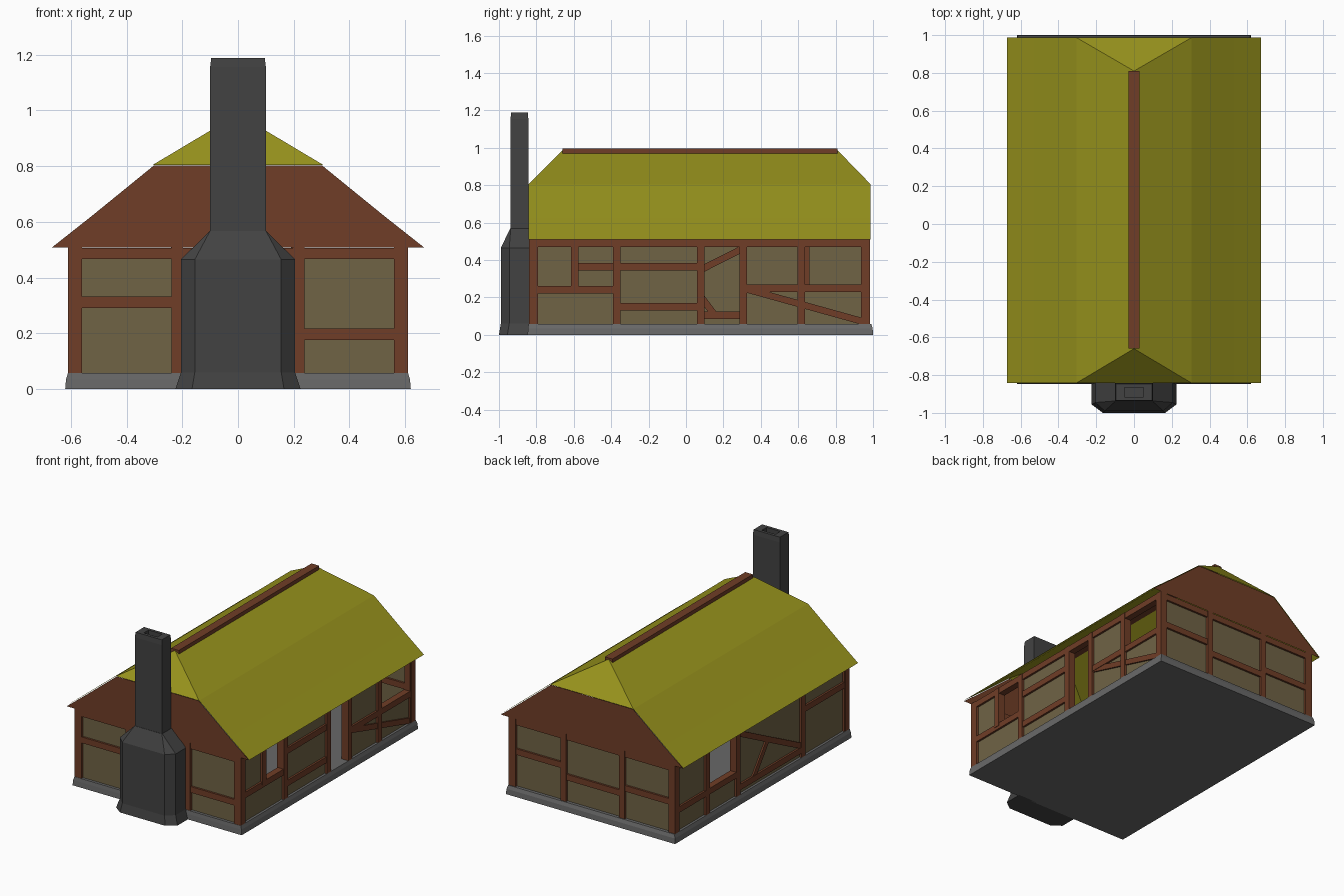
import bpy, bmesh
from mathutils import Vector

if "Cube" in bpy.data.objects:
    bpy.data.objects.remove(bpy.data.objects["Cube"])


def material(name, rgb):
    m = bpy.data.materials.new(name)
    m.diffuse_color = (*rgb, 1)
    m.use_nodes = True
    m.node_tree.nodes["Principled BSDF"].inputs["Base Color"].default_value = m.diffuse_color
    return m


TIMBER = material("timber", (0.16, 0.047, 0.02))
PLASTER = material("plaster", (0.16, 0.125, 0.06))
THATCH = material("thatch", (0.31, 0.29, 0.012))
STONE = material("dark_stone", (0.055, 0.055, 0.055))
SLAB = material("slab_stone", (0.14, 0.14, 0.14))


def finish(name, bm, mat, recalc=True):
    if recalc:
        bmesh.ops.recalc_face_normals(bm, faces=bm.faces)
    me = bpy.data.meshes.new(name)
    bm.to_mesh(me)
    bm.free()
    ob = bpy.data.objects.new(name, me)
    bpy.context.collection.objects.link(ob)
    me.materials.append(mat)
    return ob


def loft(name, rings, mat):
    """Closed solid through a stack of rings with equal point counts."""
    bm = bmesh.new()
    loops = [[bm.verts.new(p) for p in ring] for ring in rings]
    n = len(loops[0])
    for a, b in zip(loops, loops[1:]):
        for i in range(n):
            j = (i + 1) % n
            bm.faces.new((a[i], a[j], b[j], b[i]))
    bm.faces.new(loops[0])
    bm.faces.new(loops[-1])
    return finish(name, bm, mat)


def rect(x, y0, y1, z):
    return [(-x, y0, z), (x, y0, z), (x, y1, z), (-x, y1, z)]


# wall coordinates: u along the wall, z up, d depth inwards from the outer face
SIDES = {
    "right": lambda u, z, d: (0.61 - d, u, z),
    "left": lambda u, z, d: (-0.61 + d, u, z),
    "front": lambda u, z, d: (u, -0.84 + d, z),
    "back": lambda u, z, d: (u, 0.985 - d, z),
}


def prism(bm, quad, d0, d1, to_world):
    vs = [[bm.verts.new(to_world(u, z, d)) for u, z in quad] for d in (d0, d1)]
    bm.faces.new(vs[0])
    bm.faces.new(vs[1])
    for i in range(4):
        j = (i + 1) % 4
        bm.faces.new((vs[0][i], vs[0][j], vs[1][j], vs[1][i]))


def box_quad(u0, u1, z0, z1):
    return [(u0, z0), (u1, z0), (u1, z1), (u0, z1)]


def wall(side, posts, rails, braces, panels):
    """posts (u, z0, z1), rails (u0, u1, z), braces (u0, z0, u1, z1), panels (u0, u1, z0, z1)"""
    w, bm = 0.02, bmesh.new()
    for u, z0, z1 in posts:
        prism(bm, box_quad(u - w, u + w, z0, z1), 0, 0.05, SIDES[side])
    for u0, u1, z in rails:
        prism(bm, box_quad(u0, u1, z - w, z + w), 0.003, 0.047, SIDES[side])
    for u0, z0, u1, z1 in braces:
        a, b = Vector((u0, z0)), Vector((u1, z1))
        t = (b - a).normalized()
        n = Vector((-t.y, t.x)) * 0.018
        prism(bm, [a - n, b - n, b + n, a + n], 0.006, 0.044, SIDES[side])
    finish(side + "_timber_frame", bm, TIMBER)
    bm = bmesh.new()
    for p in panels:
        prism(bm, box_quad(*p), 0.016, 0.034, SIDES[side])
    finish(side + "_plaster", bm, PLASTER)


B, T = 0.05, 0.51   # bottom and top of the walls

# right wall: two windows and the doorway
wall("right",
     [(-0.82, B, T), (-0.595, 0.24, T), (-0.37, B, T), (0.08, B, T),
      (0.305, B, T), (0.617, B, T), (0.965, B, T)],
     [(-0.82, 0.965, 0.49), (-0.82, -0.37, 0.24), (-0.37, 0.08, 0.365),
      (-0.37, 0.08, 0.15), (0.305, 0.965, 0.25)],
     [(0.32, 0.245, 0.95, 0.07)],
     [(-0.83, -0.595, B, 0.5), (-0.595, -0.37, B, 0.24), (-0.37, 0.08, B, 0.5),
      (0.305, 0.617, B, 0.5), (0.617, 0.97, B, 0.25)])

# left wall: one window and a braced bay
wall("left",
     [(-0.82, B, T), (-0.36, B, T), (0.32, B, T), (0.64, B, T), (0.965, B, T)],
     [(-0.82, 0.965, 0.49), (-0.82, -0.36, 0.365), (-0.36, 0.32, 0.105),
      (0.32, 0.965, 0.2)],
     [(0.31, 0.465, -0.35, 0.13), (0.15, 0.11, 0.0, 0.31)],
     [(-0.83, 0.32, B, 0.5), (0.32, 0.64, B, 0.2), (0.64, 0.97, B, 0.5)])

# end walls
wall("front",
     [(-0.587, B, T), (0.587, B, T), (-0.218, B, T), (0.218, B, T)],
     [(-0.6, 0.6, 0.487), (-0.587, -0.218, 0.312), (0.218, 0.587, 0.197)],
     [], [(-0.59, 0.59, B, 0.5)])
wall("back",
     [(-0.587, B, T), (0.587, B, T), (-0.22, B, T), (0.21, B, T)],
     [(-0.6, 0.6, 0.487), (-0.587, -0.22, 0.26), (-0.22, 0.21, 0.22),
      (0.21, 0.587, 0.29)],
     [], [(-0.59, 0.59, B, 0.5)])

# foundation slab
loft("foundation", [rect(0.62, -0.847, 1.0, 0), rect(0.617, -0.845, 0.998, 0.035),
                    rect(0.61, -0.842, 0.99, 0.058)], SLAB)

# half-hipped roof: two curved slopes and two end hips
Y0, Y1, R0, R1 = -0.842, 0.987, -0.66, 0.81
profile = [(0.672, 0.51), (0.53, 0.622), (0.305, 0.805)]
bm = bmesh.new()
ridge = [bm.verts.new((0, y, 0.987)) for y in (R0, R1)]
hips = {}
for s in (-1, 1):
    rows = [[bm.verts.new((s * x, y, z)) for y in (Y0, Y1)] for x, z in profile]
    hips[s] = rows[-1]
    for a, b in zip(rows, rows[1:] + [ridge]):
        bm.faces.new((a[0], a[1], b[1], b[0])[::s])
bm.faces.new((hips[-1][0], hips[1][0], ridge[0]))
bm.faces.new((hips[1][1], hips[-1][1], ridge[1]))
finish("roof", bm, THATCH)

# boarded gables under the hips
for name, y, s in (("front_gable", -0.84, 1), ("back_gable", 0.985, -1)):
    bm = bmesh.new()
    half = [(x - 0.004, z - 0.002) for x, z in profile]
    pts = [(-x, z) for x, z in half] + [(x, z) for x, z in half[::-1]]
    bm.faces.new([bm.verts.new((x, y, z)) for x, z in pts[::-s]])
    finish(name, bm, TIMBER, recalc=False)

# ridge cap
loft("ridge_beam", [rect(0.028, R0, R1, 0.965), rect(0.028, R0, R1, 0.995)], TIMBER)


# chimney: wide chamfered hearth tapering into a square stack with a sunken flue
def hearth(xb, xf, ym, yf, z):
    return [(-xb, -0.835, z), (-xb, ym, z), (-xf, yf, z),
            (xf, yf, z), (xb, ym, z), (xb, -0.835, z)]


loft("chimney_hearth", [hearth(0.225, 0.165, -0.955, -1.0, 0),
                        hearth(0.205, 0.155, -0.945, -0.99, 0.06),
                        hearth(0.205, 0.155, -0.945, -0.99, 0.465),
                        hearth(0.101, 0.1, -0.937, -0.94, 0.568)], STONE)
loft("chimney_stack", [rect(0.1, -0.938, -0.843, 0.55), rect(0.1, -0.938, -0.843, 1.155),
                       rect(0.096, -0.935, -0.846, 1.188), rect(0.05, -0.915, -0.866, 1.188),
                       rect(0.05, -0.915, -0.866, 1.14)], STONE)
